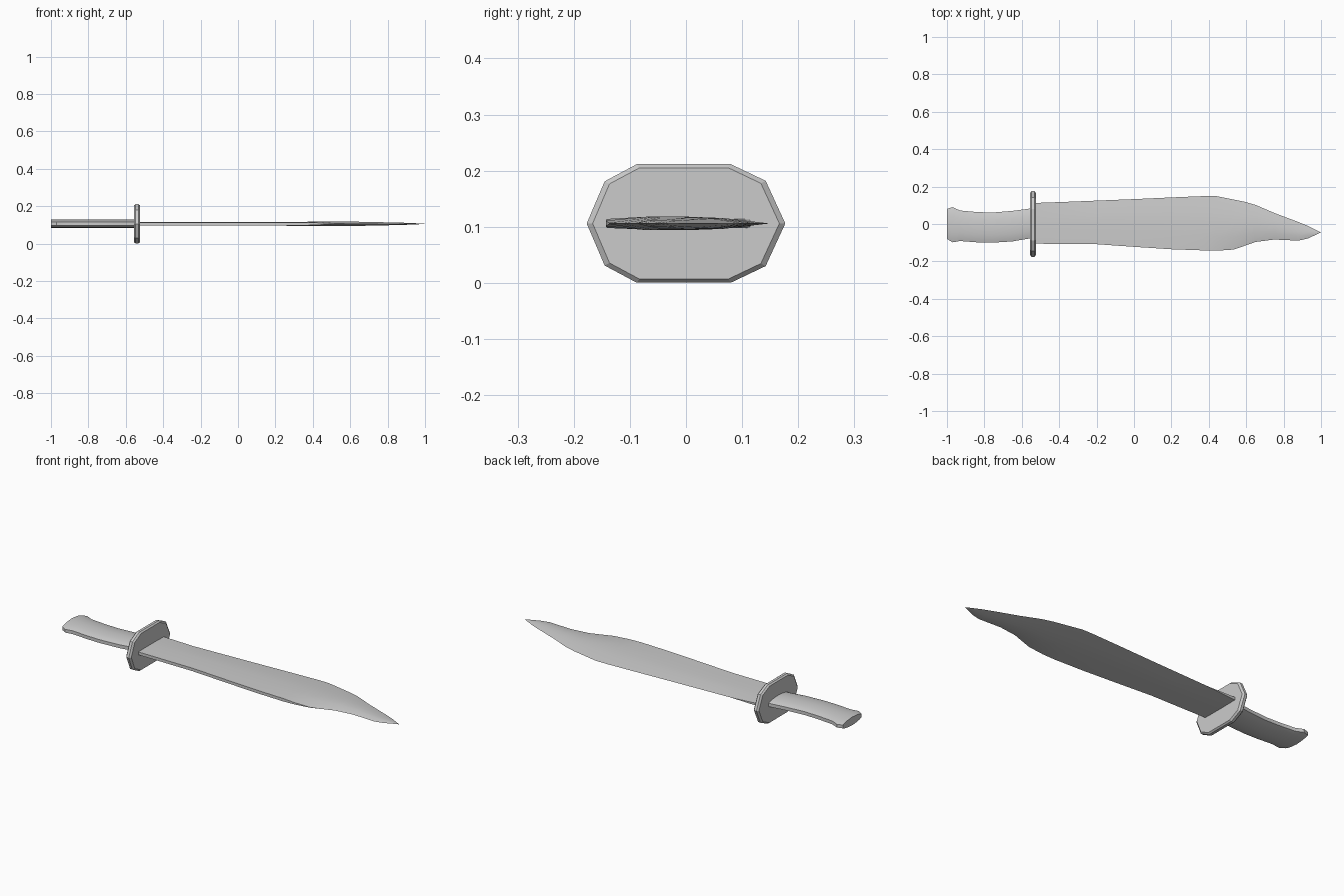
import bpy, bmesh, math

ZC = 0.106  # height of the knife's centre plane


def loft(name, rings, smooth=None):
    """Skin a list of equal-length point rings and cap both ends."""
    bm = bmesh.new()
    rows = [[bm.verts.new(p) for p in ring] for ring in rings]
    n = len(rows[0])
    for a, b in zip(rows, rows[1:]):
        for i in range(n):
            j = (i + 1) % n
            bm.faces.new((a[i], a[j], b[j], b[i]))
    bm.faces.new(rows[0][::-1])
    bm.faces.new(rows[-1])
    bmesh.ops.remove_doubles(bm, verts=bm.verts, dist=1e-5)
    bmesh.ops.recalc_face_normals(bm, faces=bm.faces)
    mesh = bpy.data.meshes.new(name)
    bm.to_mesh(mesh)
    bm.free()
    obj = bpy.data.objects.new(name, mesh)
    bpy.context.collection.objects.link(obj)
    if smooth:
        bpy.ops.object.select_all(action='DESELECT')
        obj.select_set(True)
        bpy.context.view_layer.objects.active = obj
        bpy.ops.object.shade_smooth_by_angle(angle=math.radians(smooth))
    return obj


def section(x, lo, hi, profile):
    """Closed ring at x; profile is (fraction across, half thickness)."""
    top = [(x, lo + f * (hi - lo), ZC + h) for f, h in profile]
    bottom = [(x, lo + f * (hi - lo), ZC - h) for f, h in reversed(profile)]
    return top + bottom


# Blade: x, spine y, edge y, spine / body / edge half thickness
blade = [
    (-0.54, -0.105, 0.112, 0.008, 0.009, 0.008),
    (-0.35, -0.107, 0.119, 0.008, 0.009, 0.0),
    (-0.20, -0.108, 0.125, 0.008, 0.009, 0.0),
    (0.00, -0.122, 0.133, 0.008, 0.009, 0.0),
    (0.20, -0.135, 0.142, 0.008, 0.010, 0.0),
    (0.37, -0.141, 0.149, 0.008, 0.011, 0.0),
    (0.44, -0.143, 0.149, 0.005, 0.012, 0.0),
    (0.53, -0.137, 0.131, 0.001, 0.012, 0.0),
    (0.59, -0.117, 0.119, 0.0, 0.0115, 0.0),
    (0.65, -0.096, 0.102, 0.0, 0.011, 0.0),
    (0.75, -0.083, 0.059, 0.0, 0.009, 0.0),
    (0.88, -0.089, 0.010, 0.0, 0.006, 0.0),
    (0.93, -0.077, -0.010, 0.0, 0.004, 0.0),
    (0.998, -0.046, -0.044, 0.0, 0.001, 0.0),
]
loft("blade", [section(x, lo, hi, [(0, s), (0.25, m), (0.5, m), (0.72, m * 0.8 + e * 0.2), (1, e)])
               for x, lo, hi, s, m, e in blade], 30)

# Handle: x, lower y, upper y
handle = [
    (-1.0, -0.080, 0.081), (-0.97, -0.098, 0.090), (-0.93, -0.091, 0.072),
    (-0.84, -0.098, 0.064), (-0.76, -0.100, 0.061), (-0.65, -0.093, 0.070),
    (-0.545, -0.075, 0.084),
]
grip = [(0, 0.009), (0.1, 0.0145), (0.25, 0.019), (0.5, 0.0225),
        (0.75, 0.019), (0.9, 0.0145), (1, 0.009)]
loft("handle", [section(x, lo, hi, grip) for x, lo, hi in handle], 35)

# Guard: ten-sided plate with chamfered rims
half = [(-0.177, 0.0), (-0.145, 0.075), (-0.088, 0.1055), (0.08, 0.1055), (0.142, 0.076), (0.177, 0.0)]
outline = half + [(y, -z) for y, z in half[-2:0:-1]]
loft("guard", [[(x, y * k, ZC + z * k) for y, z in outline]
               for x, k in ((-0.555, 0.94), (-0.547, 1.0), (-0.533, 1.0), (-0.525, 0.94))])
